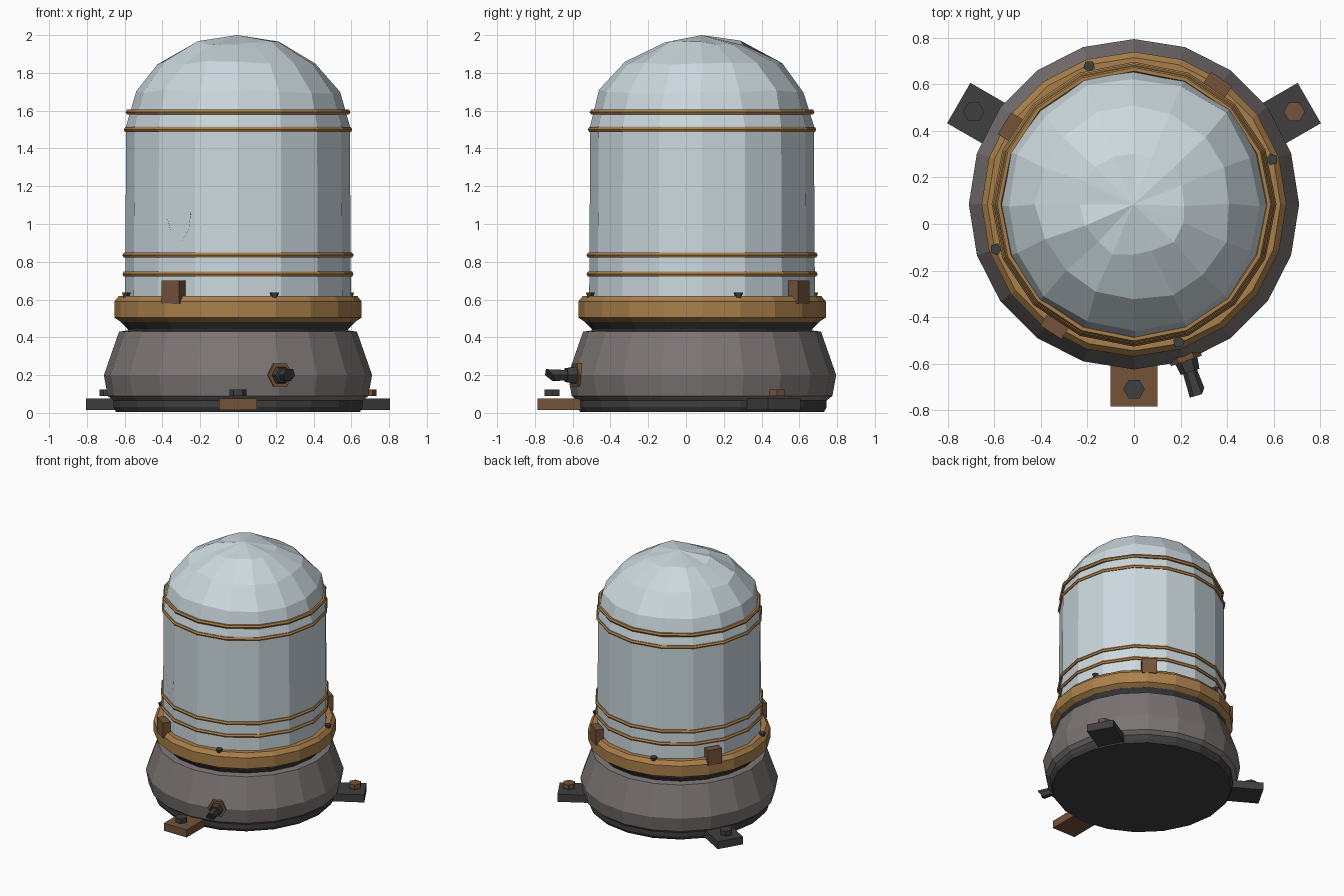
import bpy, bmesh, math, random
from mathutils import Matrix, Vector

random.seed(4)
if "Cube" in bpy.data.objects:
    bpy.data.objects.remove(bpy.data.objects["Cube"], do_unlink=True)

CY = 0.085  # body axis sits slightly behind the origin


def material(name, rgb):
    m = bpy.data.materials.new(name)
    m.use_nodes = True
    m.diffuse_color = (*rgb, 1)
    m.node_tree.nodes["Principled BSDF"].inputs["Base Color"].default_value = (*rgb, 1)
    return m


glass = material("pale glass", (0.60, 0.69, 0.73))
stone = material("warm grey metal", (0.20, 0.18, 0.175))
brass = material("aged brass", (0.40, 0.215, 0.07))
rust = material("rusty brown", (0.175, 0.088, 0.042))
dark = material("dark iron", (0.05, 0.05, 0.052))


def finish(name, bm, mat):
    bmesh.ops.recalc_face_normals(bm, faces=bm.faces)
    me = bpy.data.meshes.new(name)
    bm.to_mesh(me)
    bm.free()
    me.materials.append(mat)
    ob = bpy.data.objects.new(name, me)
    bpy.context.collection.objects.link(ob)
    return ob


def lathe(name, profile, mat, sides=20, closed=False, jitter_above=None):
    """Spin (radius, z) points round the body axis; end rings are capped unless closed."""
    bm = bmesh.new()
    rings = []
    for r, z in profile:
        ring = []
        for i in range(sides):
            a = math.tau * i / sides
            j = Vector()
            if jitter_above and z > jitter_above:
                j = Vector([random.uniform(-0.012, 0.012) for _ in range(3)])
            ring.append(bm.verts.new(Vector((r * math.cos(a), CY + r * math.sin(a), z)) + j))
        rings.append(ring)
    pairs = list(zip(rings, rings[1:]))
    if closed:
        pairs.append((rings[-1], rings[0]))
    else:
        bm.faces.new(rings[0])
        bmesh.ops.poke(bm, faces=[bm.faces.new(rings[-1])])
    for lo, hi in pairs:
        for i in range(sides):
            k = (i + 1) % sides
            bm.faces.new((lo[i], lo[k], hi[k], hi[i]))
    return finish(name, bm, mat)


def place(radius, degrees, z):
    """Frame on the body: local x points outward, z up."""
    a = math.radians(degrees)
    return (Matrix.Translation((radius * math.cos(a), CY + radius * math.sin(a), z))
            @ Matrix.Rotation(a, 4, "Z"))


def box(name, size, matrix, mat):
    bm = bmesh.new()
    bmesh.ops.create_cube(bm, size=1, matrix=matrix @ Matrix.Diagonal((*size, 1)))
    return finish(name, bm, mat)


def cone(name, sides, r1, r2, depth, matrix, mat):
    bm = bmesh.new()
    bmesh.ops.create_cone(bm, cap_ends=True, segments=sides, radius1=r1, radius2=r2,
                          depth=depth, matrix=matrix)
    return finish(name, bm, mat)


# Base, gasket and collar
lathe("base_plate", [(0.645, 0.005), (0.66, 0.03), (0.66, 0.095)], dark)
lathe("base_skirt", [(0.64, 0.05), (0.69, 0.09), (0.71, 0.2), (0.63, 0.43), (0.56, 0.44)], stone)
lathe("neck_gasket", [(0.575, 0.42), (0.585, 0.445), (0.62, 0.48), (0.6, 0.5)], dark)
lathe("brass_collar", [(0.61, 0.475), (0.655, 0.505), (0.655, 0.59), (0.63, 0.62), (0.56, 0.62)], brass)

# Glass cylinder with a faceted, slightly uneven dome
dome = [(0.592 * math.cos(t), 1.52 + 0.475 * math.sin(t))
        for t in (math.radians(22.5 * i) for i in range(4))]
jar = lathe("glass_dome", [(0.598, 0.55)] + dome, glass, sides=16, jitter_above=1.6)
max(jar.data.vertices, key=lambda v: v.index).co.z = 2.0

# Brass wire bands around the glass
for n, (r, z) in enumerate([(0.597, 0.735), (0.597, 0.835), (0.59, 1.5), (0.58, 1.592)]):
    tube = [(r + 0.015 * math.cos(math.tau * i / 6), z + 0.015 * math.sin(math.tau * i / 6))
            for i in range(6)]
    lathe(f"brass_band_{n + 1}", tube, brass, sides=16, closed=True)

# Mounting feet with hex bolts
for side, angle, foot_mat, bolt_mat in [("front", -90, rust, dark),
                                        ("left", 30, dark, rust),
                                        ("right", 150, dark, dark)]:
    box(f"{side}_foot", (0.3, 0.2, 0.06), place(0.72, angle, 0.045), foot_mat)
    cone(f"{side}_bolt", 6, 0.046, 0.046, 0.036, place(0.795, angle, 0.107), bolt_mat)

# Clamps and small screws on the collar
for n, angle in enumerate((55, 148, 237)):
    box(f"clamp_{n + 1}", (0.06, 0.11, 0.12), place(0.627, angle, 0.64), rust)
for n, angle in enumerate((18, 108, 198, 288)):
    cone(f"collar_screw_{n + 1}", 5, 0.014, 0.026, 0.035, place(0.624, angle, 0.62), dark)

# Broken outlet pipe on the front
out = Matrix.Rotation(math.radians(90), 4, "Y")
cone("outlet_flange", 6, 0.07, 0.07, 0.04, place(0.69, -71.5, 0.2) @ out, rust)
cone("outlet_nut", 6, 0.05, 0.042, 0.05, place(0.735, -71.5, 0.2) @ out, dark)
pipe = cone("outlet_pipe", 6, 0.03, 0.036, 0.12, place(0.79, -71.5, 0.2) @ out, dark)
for v in pipe.data.vertices:
    if v.co.y < -0.68:
        v.co += Vector((0.3, -1, 0)) * random.uniform(-0.03, 0.02)

# Hairline crack lying on one glass facet
crack = bpy.data.curves.new("glass_crack", "CURVE")
crack.dimensions = "3D"
crack.bevel_depth = 0.002
crack.bevel_resolution = 0
for path in ([(-0.31, 0.7), (-0.295, 0.79), (-0.315, 0.88)],
             [(-0.315, 0.88), (-0.355, 0.96), (-0.373, 1.03)],
             [(-0.315, 0.88), (-0.26, 0.97), (-0.248, 1.07)]):
    spline = crack.splines.new("POLY")
    spline.points.add(len(path) - 1)
    for p, (x, z) in zip(spline.points, path):
        y = CY - 0.549 - (x + 0.227) * 0.668
        p.co = (x, y, z, 1)
crack.materials.append(dark)
bpy.context.collection.objects.link(bpy.data.objects.new("glass_crack", crack))
